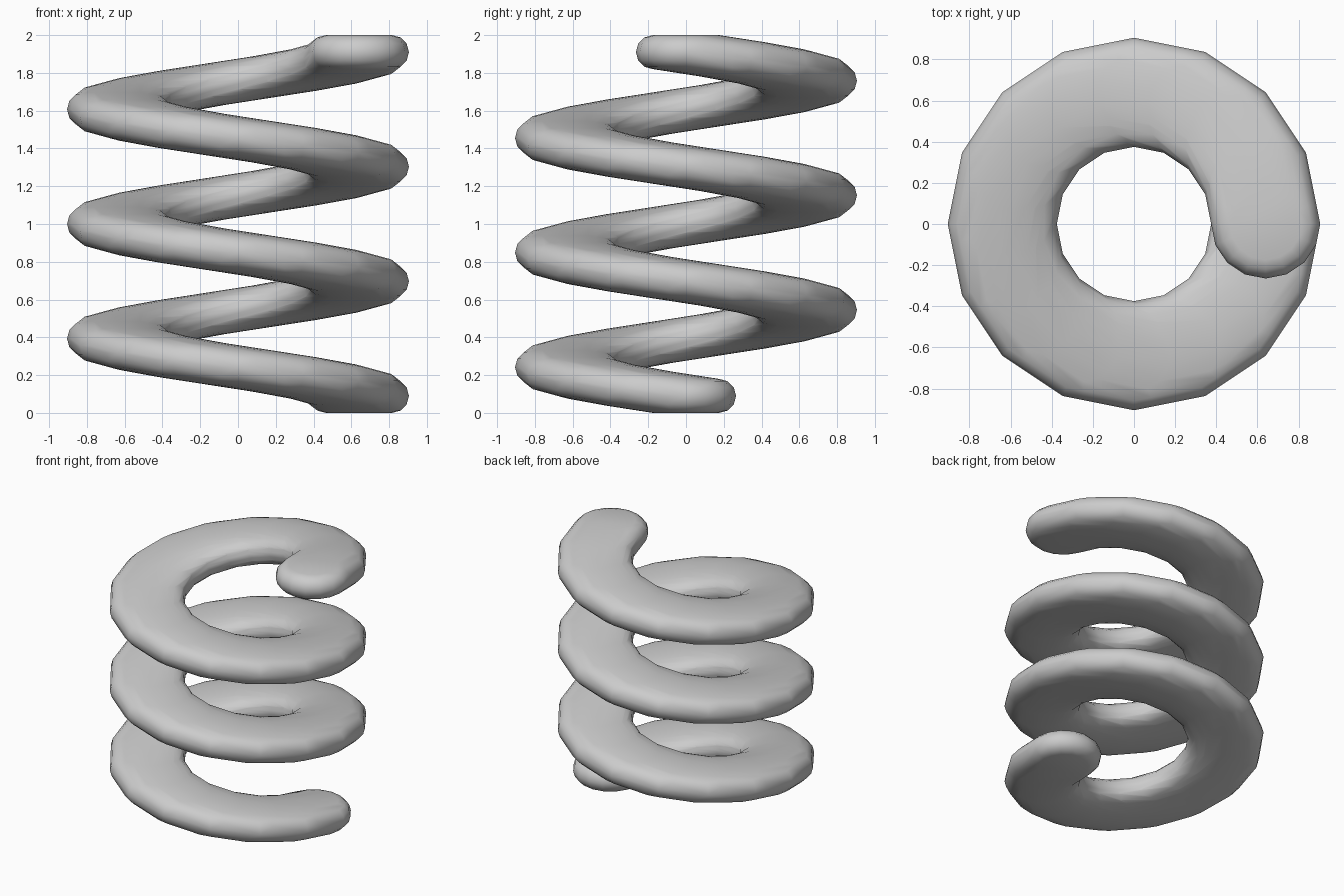
import bpy, bmesh, math

default = bpy.data.objects.get("Cube")
if default:
    bpy.data.objects.remove(default)

TURNS, STEPS = 3, 16          # coils, straight segments per coil
COIL_R = 0.64                 # coil centre line radius
CORE, EDGE = 0.175, 0.09      # flat radius of the section disc, rounding of its rim
SIDES, RINGS = 16, 6

steel = bpy.data.materials.new("spring grey")
steel.use_nodes = True
grey = (0.6, 0.6, 0.6, 1)
steel.diffuse_color = grey
steel.node_tree.nodes["Principled BSDF"].inputs["Base Color"].default_value = grey


def disc_points(step):
    """Points of the flat round-rimmed disc at one step of the helix."""
    turn = -2 * math.pi * step / STEPS
    cx, cy = COIL_R * math.cos(turn), COIL_R * math.sin(turn)
    cz = EDGE + (2 - 2 * EDGE) * step / (TURNS * STEPS)
    for ring in range(RINGS + 1):
        tilt = math.pi * (ring / RINGS - 0.5)
        radius = CORE + EDGE * math.cos(tilt)
        for side in range(SIDES):
            a = 2 * math.pi * side / SIDES
            yield (cx + radius * math.cos(a), cy + radius * math.sin(a),
                   cz + EDGE * math.sin(tilt))


def make_segment(name, step):
    """Convex skin around two neighbouring discs."""
    bm = bmesh.new()
    for s in (step, step + 1):
        for p in disc_points(s):
            bm.verts.new(p)
    hull = bmesh.ops.convex_hull(bm, input=bm.verts)
    loose = {g for g in hull["geom_interior"] + hull["geom_unused"]
             if isinstance(g, bmesh.types.BMVert)}
    bmesh.ops.delete(bm, geom=list(loose), context="VERTS")
    bmesh.ops.recalc_face_normals(bm, faces=bm.faces)
    mesh = bpy.data.meshes.new(name)
    bm.to_mesh(mesh)
    bm.free()
    mesh.materials.append(steel)
    return bpy.data.objects.new(name, mesh)


# Coil: first segment, with all the others merged into it
coil = make_segment("spring_coil", 0)
bpy.context.scene.collection.objects.link(coil)
pieces = bpy.data.collections.new("coil_segments")
bpy.context.scene.collection.children.link(pieces)
for i in range(1, TURNS * STEPS):
    pieces.objects.link(make_segment(f"coil_segment_{i}", i))

union = coil.modifiers.new("merge_segments", "BOOLEAN")
union.operation = "UNION"
union.operand_type = "COLLECTION"
union.collection = pieces
union.solver = "EXACT"

bpy.context.view_layer.objects.active = coil
coil.select_set(True)
bpy.ops.object.modifier_apply(modifier=union.name)
for piece in list(pieces.objects):
    bpy.data.objects.remove(piece)
bpy.data.collections.remove(pieces)

# Smooth faces, keeping the inner creases sharp
bpy.ops.object.shade_smooth_by_angle(angle=math.radians(35))
